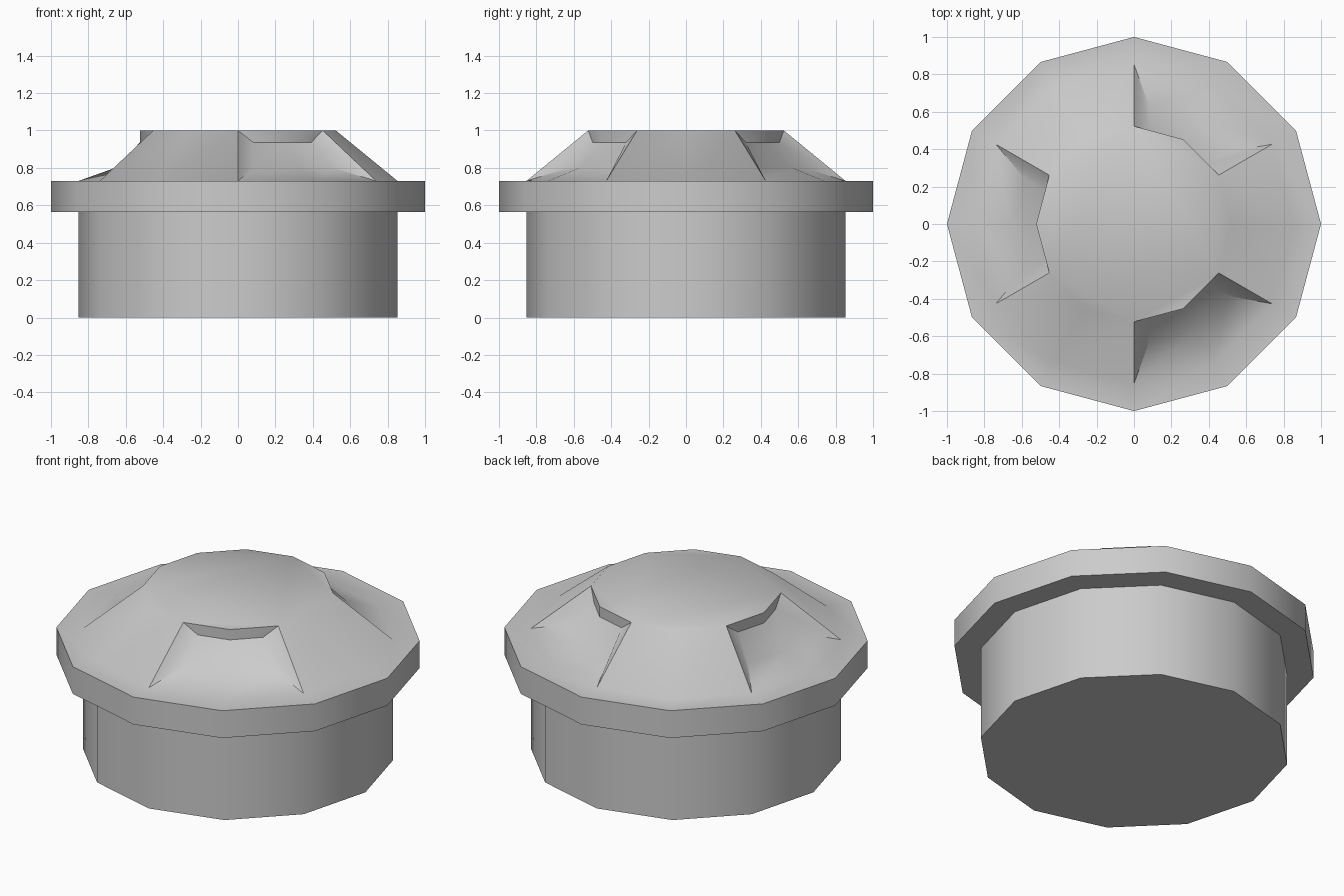
import bpy, bmesh
from math import sin, cos, radians
from mathutils import Vector, Matrix

if "Cube" in bpy.data.objects:
    bpy.data.objects.remove(bpy.data.objects["Cube"])

SIDES = 12
bm = bmesh.new()


def ring(r, z):
    return [bm.verts.new((r * cos(radians(30 * i)), r * sin(radians(30 * i)), z))
            for i in range(SIDES)]


def band(lower, upper, skip=()):
    for i in range(SIDES):
        if i not in skip:
            j = (i + 1) % SIDES
            bm.faces.new((lower[i], lower[j], upper[j], upper[i]))


# Lathed body, flange and cone; two facets are left open for each recess
profile = [(0.853, 0), (0.853, 0.565), (1, 0.565), (1, 0.73), (0.853, 0.73), (0.523, 1)]
rings = [ring(r, z) for r, z in profile]
open_facets = (1, 2, 5, 6, 9, 10)
for k, (lo, hi) in enumerate(zip(rings, rings[1:])):
    band(lo, hi, open_facets if k == 4 else ())
bm.faces.new(rings[0][::-1])
bm.faces.new(rings[-1])


# Recess: steep back wall, sloped floor, shallow lip and two end walls
def recess(start):
    rim = [rings[-2][(start + i) % SIDES] for i in range(3)]
    top = [rings[-1][(start + i) % SIDES] for i in range(3)]
    turn = Matrix.Rotation(radians(30 * (start + 1)), 3, 'Z')

    def row(x_mid, x_end, y, z):
        return [bm.verts.new(turn @ Vector(p)) for p in
                ((x_end, -y, z), (x_mid, 0, z), (x_end, y, z))]

    back = row(0.523, 0.473, 0.18, 0.937)
    floor = row(0.657, 0.588, 0.246, 0.80)
    for a, b in ((rim, floor), (floor, back), (back, top)):
        for i in range(2):
            bm.faces.new((a[i], a[i + 1], b[i + 1], b[i]))
    bm.faces.new((rim[0], floor[0], back[0], top[0]))
    bm.faces.new((rim[2], top[2], back[2], floor[2]))


for start in (1, 5, 9):
    recess(start)

bmesh.ops.recalc_face_normals(bm, faces=bm.faces)
mesh = bpy.data.meshes.new("cap")
bm.to_mesh(mesh)
bm.free()
cap = bpy.data.objects.new("cap", mesh)
bpy.context.collection.objects.link(cap)

# Smooth facets, keep the hard rims
bpy.context.view_layer.objects.active = cap
cap.select_set(True)
bpy.ops.object.shade_smooth_by_angle(angle=radians(42))
